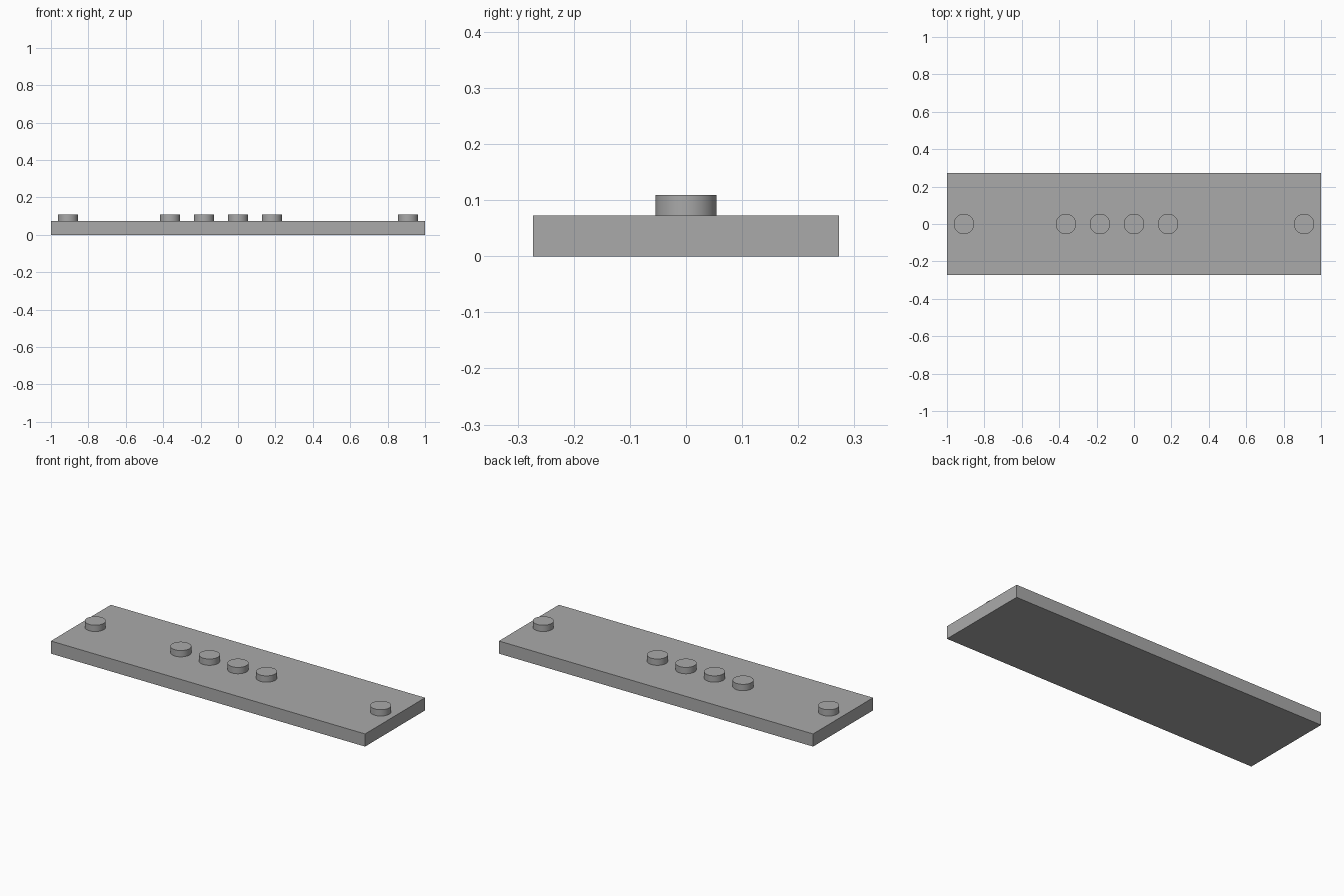
import bpy

old = bpy.data.objects.get("Cube")
if old:
    bpy.data.objects.remove(old, do_unlink=True)

UNIT = 2 / 11          # spacing of the stud grid
PLATE_H = 0.4 * UNIT
STUD_R = 0.3 * UNIT
STUD_H = 0.2 * UNIT

# Single plain grey
grey = bpy.data.materials.new("light_grey")
grey.use_nodes = True
colour = (0.4, 0.4, 0.4, 1)
grey.diffuse_color = colour
grey.node_tree.nodes["Principled BSDF"].inputs["Base Color"].default_value = colour


def finish(name):
    obj = bpy.context.object
    obj.name = name
    obj.data.materials.append(grey)
    return obj


# Base plate, eleven by three units
bpy.ops.mesh.primitive_cube_add(size=1, location=(0, 0, PLATE_H / 2))
plate = finish("base_plate")
plate.scale = (11 * UNIT, 3 * UNIT, PLATE_H)
bpy.ops.object.transform_apply(location=False, rotation=False, scale=True)

# Studs along the centre line: one at each end, four near the middle
for column in (-5, -2, -1, 0, 1, 5):
    bpy.ops.mesh.primitive_cylinder_add(
        vertices=48, radius=STUD_R, depth=STUD_H,
        location=(column * UNIT, 0, PLATE_H + STUD_H / 2))
    finish("stud")
    bpy.ops.object.shade_smooth_by_angle()
